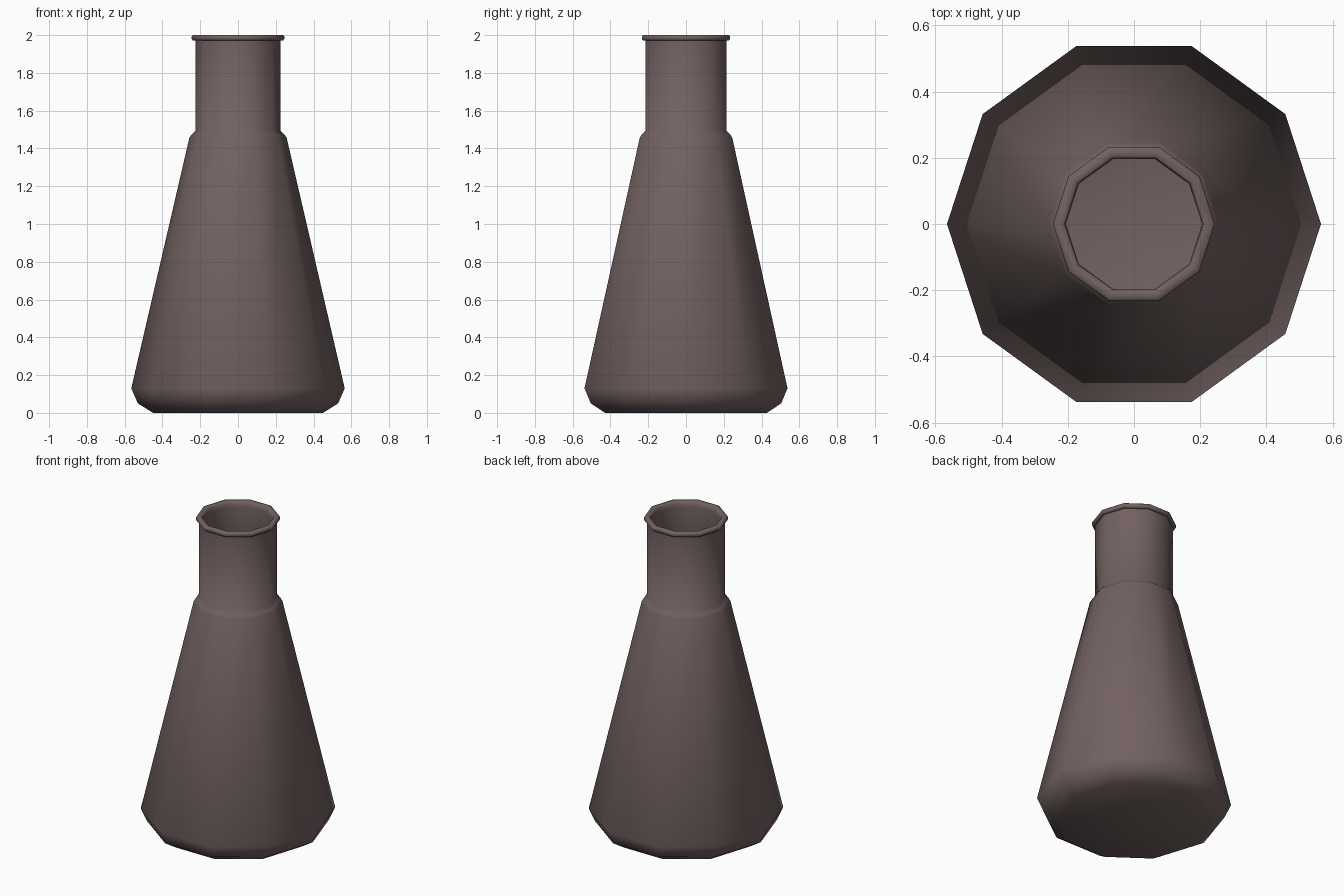
import bpy, bmesh, math

if "Cube" in bpy.data.objects:
    bpy.data.objects.remove(bpy.data.objects["Cube"])

SIDES = 10

# Closed wall profile (radius, height): outside from base to rim, then inside back down
outer = [(0.45, 0), (0.53, 0.05), (0.565, 0.13), (0.258, 1.455), (0.248, 1.472),
         (0.226, 1.492), (0.226, 1.972)]
rim = [(0.239, 1.972), (0.245, 1.979), (0.245, 1.993), (0.239, 2.0), (0.215, 2.0), (0.209, 1.994)]
inner = [(0.206, 1.965), (0.206, 1.485), (0.238, 1.45), (0.545, 0.13), (0.515, 0.066), (0.443, 0.02)]


def lathe(name, profile):
    bm = bmesh.new()
    rings = [[bm.verts.new((r * math.cos(2 * math.pi * i / SIDES),
                            r * math.sin(2 * math.pi * i / SIDES), z))
              for i in range(SIDES)] for r, z in profile]
    for a, b in zip(rings, rings[1:]):
        for i in range(SIDES):
            j = (i + 1) % SIDES
            bm.faces.new((a[i], a[j], b[j], b[i]))
    bm.faces.new(rings[0][::-1])   # underside
    bm.faces.new(rings[-1])        # inside floor
    bmesh.ops.recalc_face_normals(bm, faces=bm.faces)
    mesh = bpy.data.meshes.new(name)
    bm.to_mesh(mesh)
    bm.free()
    obj = bpy.data.objects.new(name, mesh)
    bpy.context.collection.objects.link(obj)
    return obj


# Conical flask with thick walls, straight neck and rolled rim
flask = lathe("conical_flask", outer + rim + inner)

mat = bpy.data.materials.new("brown_grey_glass")
mat.diffuse_color = (0.17, 0.122, 0.12, 1)
mat.use_nodes = True
mat.node_tree.nodes["Principled BSDF"].inputs["Base Color"].default_value = mat.diffuse_color
flask.data.materials.append(mat)

bpy.context.view_layer.objects.active = flask
flask.select_set(True)
bpy.ops.object.shade_smooth_by_angle(angle=math.radians(55))
